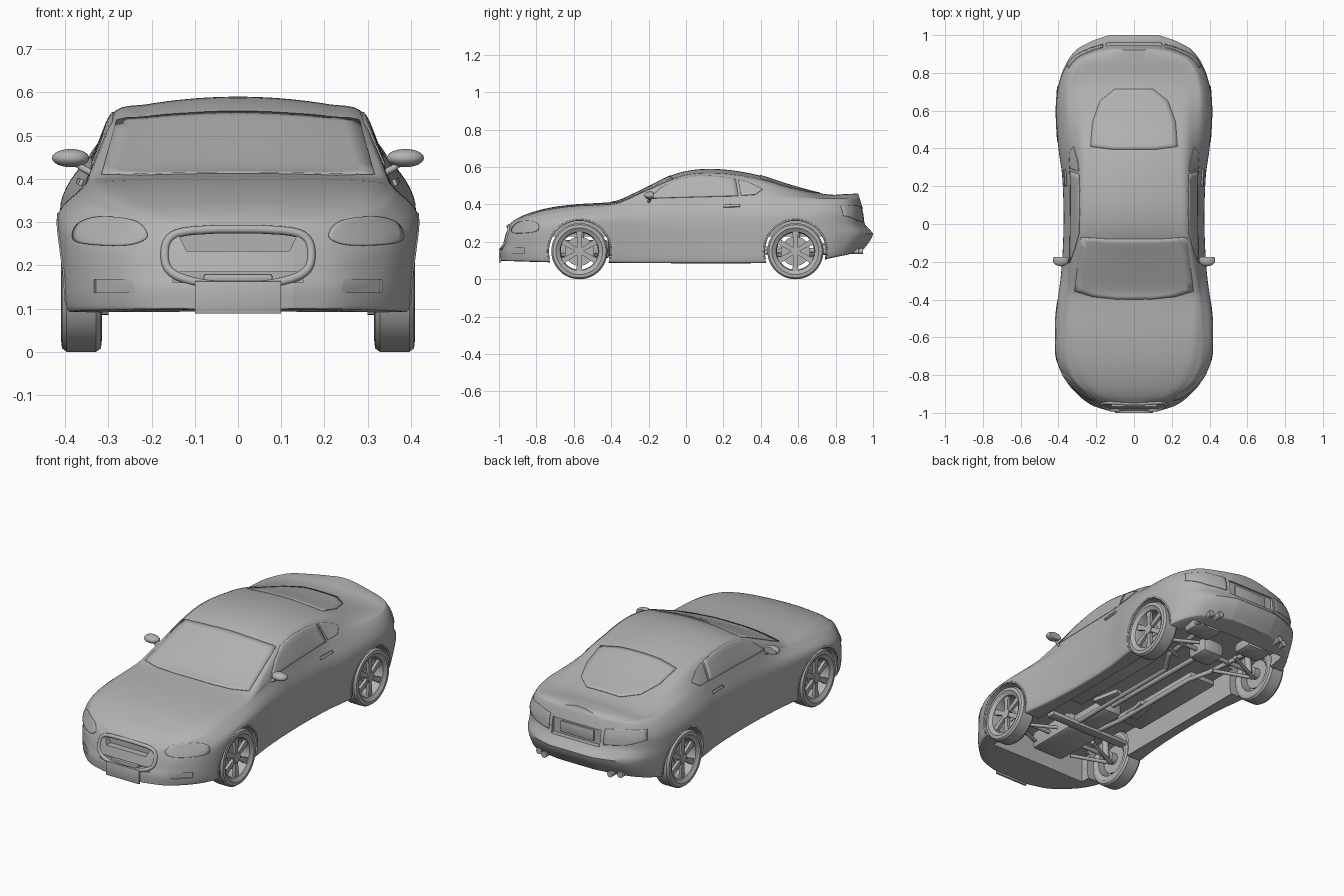
import bpy, bmesh, math
from math import pi, sin, cos
from mathutils import Matrix, Vector
from mathutils.bvhtree import BVHTree

cube = bpy.data.objects.get("Cube")
if cube:
    bpy.data.objects.remove(cube, do_unlink=True)

GREY = (0.45, 0.45, 0.45, 1)
paint = bpy.data.materials.new("plain grey")
paint.use_nodes = True
paint.diffuse_color = GREY
paint.node_tree.nodes["Principled BSDF"].inputs["Base Color"].default_value = GREY


# ---------- helpers ----------
def curve(keys, t):
    """Smooth interpolation through (position, value) pairs."""
    if t <= keys[0][0]:
        return keys[0][1]
    if t >= keys[-1][0]:
        return keys[-1][1]
    last = len(keys) - 1
    i = max(k for k in range(last) if keys[k][0] <= t)

    def slope(k):
        a, b = keys[max(k - 1, 0)], keys[min(k + 1, last)]
        return (b[1] - a[1]) / (b[0] - a[0])
    (ta, va), (tb, vb) = keys[i], keys[i + 1]
    h = tb - ta
    u = (t - ta) / h
    w = u * u * (3 - 2 * u)
    return (va * (1 - w) + vb * w + h * u * (1 - u) ** 2 * slope(i)
            - h * u * u * (1 - u) * slope(i + 1))


def finish(name, bm, mirror=False, angle=35):
    bmesh.ops.recalc_face_normals(bm, faces=bm.faces)
    mesh = bpy.data.meshes.new(name)
    bm.to_mesh(mesh)
    bm.free()
    mesh.materials.append(paint)
    obj = bpy.data.objects.new(name, mesh)
    bpy.context.collection.objects.link(obj)
    smooth(obj, angle)
    if mirror:
        obj.modifiers.new("mirror", "MIRROR")
    return obj


def smooth(obj, angle=35):
    bpy.ops.object.select_all(action="DESELECT")
    obj.select_set(True)
    bpy.context.view_layer.objects.active = obj
    bpy.ops.object.shade_smooth_by_angle(angle=math.radians(angle))


def add_box(bm, centre, size, turn=0):
    m = (Matrix.Translation(centre) @ Matrix.Rotation(turn, 4, "Z")
         @ Matrix.Diagonal((*size, 1)))
    return bmesh.ops.create_cube(bm, size=1, matrix=m)["verts"]


def add_drum(bm, x, y, z, radius, length, sides=48):
    m = Matrix.Translation((x, y, z)) @ Matrix.Rotation(pi / 2, 4, "Y")
    bmesh.ops.create_cone(bm, cap_ends=True, segments=sides, radius1=radius,
                          radius2=radius, depth=length, matrix=m)


def box(name, centre, size, mirror=False, bevel=0.006, turn=0):
    bm = bmesh.new()
    add_box(bm, centre, size, turn)
    bmesh.ops.bevel(bm, geom=bm.edges[:], offset=bevel, segments=2, affect="EDGES", profile=0.5)
    return finish(name, bm, mirror)


def tube(name, points, radius, mirror=False, closed=False):
    data = bpy.data.curves.new(name, "CURVE")
    data.dimensions = "3D"
    data.bevel_depth, data.bevel_resolution, data.use_fill_caps = radius, 3, True
    spline = data.splines.new("POLY")
    spline.points.add(len(points) - 1)
    for p, co in zip(spline.points, points):
        p.co = (*co, 1)
    spline.use_cyclic_u = closed
    data.materials.append(paint)
    obj = bpy.data.objects.new(name, data)
    bpy.context.collection.objects.link(obj)
    if mirror:
        obj.modifiers.new("mirror", "MIRROR")


# ---------- body shell lofted along its length ----------
WIDTH = [(-1, .13), (-.97, .22), (-.92, .29), (-.84, .36), (-.74, .405), (-.6, .42), (-.45, .41),
         (-.25, .385), (0, .373), (.25, .38), (.4, .4), (.58, .412), (.72, .403), (.83, .37),
         (.92, .31), (.97, .22), (1, .13)]
TOP = [(-1, .29), (-.95, .32), (-.88, .347), (-.75, .38), (-.6, .4), (-.42, .411), (-.36, .42),
       (-.2, .495), (-.07, .558), (.02, .582), (.12, .59), (.25, .582), (.4, .553), (.55, .505),
       (.7, .465), (.8, .452), (.9, .456), (1, .458)]
BOTTOM = [(-1, .1), (-.6, .09), (.6, .09), (.8, .115), (1, .15)]
SHOULDER = [(-1, .22), (-.75, .295), (-.5, .33), (0, .34), (.6, .36), (1, .36)]
BELT = [(-1, .265), (-.88, .315), (-.7, .35), (-.4, .385), (-.2, .405), (.2, .425), (.5, .43), (1, .425)]
BELT_WIDTH = [(-1, .9), (-.4, .88), (-.1, .92), (.3, .9), (.6, .88), (1, .9)]
ROOF_WIDTH = [(-1, .7), (-.45, .78), (-.3, .83), (-.07, .77), (.15, .75), (.4, .69), (.6, .66), (1, .7)]
CROWN = [(-1, .012), (-.4, .012), (-.2, .02), (0, .03), (.3, .03), (.6, .02), (1, .015)]
NOSE = [(.1, -.99), (.15, -.99), (.18, -.98), (.24, -.965), (.29, -.95)]
TAIL = [(.1, .9), (.15, .94), (.2, .98), (.25, 1), (.28, .965), (.36, .95), (.46, .92)]


def section(s):
    w, t, b, sh, belt = (curve(k, s) for k in (WIDTH, TOP, BOTTOM, SHOULDER, BELT))
    c, r, d = w * curve(BELT_WIDTH, s), w * curve(ROOF_WIDTH, s), curve(CROWN, s)
    rise = sh - b
    pts = [(0, b), (.95 * w, b), (.975 * w, b + .012), (.99 * w, b + .35 * rise), (w, b + .75 * rise),
           (.985 * w, sh), (c, belt), ((c + r) / 2 + .006, (belt + t - d) / 2)]
    pts += [(r * f, t - d * f * f) for f in (1, .75, .5, .25, 0, -.25)]
    run = [0]
    for p, q in zip(pts, pts[1:]):
        run.append(run[-1] + math.dist(p, q))
    xs, zs = ([(u, p[k]) for u, p in zip(run, pts)] for k in (0, 1))
    steps = [a + (e - a) * j / 4 for a, e in zip(run[:-2], run[1:-1]) for j in range(4)]
    out = []
    for u in steps + [run[-2]]:
        x, z = curve(xs, u), curve(zs, u)
        pull = max(0, (abs(s) - .6) / .4) ** 2
        y = s + pull * (curve(NOSE, z) + 1 if s < 0 else curve(TAIL, z) - 1)
        out.append((x, y, z))
    out[0], out[-1] = (0, *out[0][1:]), (0, *out[-1][1:])
    return out


bm = bmesh.new()
rings = []
for i in range(121):
    half = section(sin((i / 60 - 1) * pi / 2))
    right = [bm.verts.new(p) for p in half]
    left = [bm.verts.new((-x, y, z)) for x, y, z in half[1:-1]]
    rings.append(right + left[::-1])
n = len(rings[0])
for a, b in zip(rings, rings[1:]):
    for k in range(n):
        bm.faces.new((a[k], a[(k + 1) % n], b[(k + 1) % n], b[k]))
for ring in (rings[0], rings[-1]):
    for k in range(n // 2):
        quad = (ring[k], ring[k + 1], ring[-k - 1], ring[-k])
        bm.faces.new(list(dict.fromkeys(quad)))
bmesh.ops.recalc_face_normals(bm, faces=bm.faces)
skin = BVHTree.FromBMesh(bm)
body = finish("body", bm)


def cut(bm):
    cutter = finish("cutter", bm)
    cutter.hide_render = True
    mod = body.modifiers.new("cut", "BOOLEAN")
    mod.object, mod.operation, mod.solver = cutter, "DIFFERENCE", "EXACT"
    bpy.context.view_layer.objects.active = body
    bpy.ops.object.modifier_apply(modifier=mod.name)
    bpy.data.objects.remove(cutter, do_unlink=True)


# wheel wells
AXLES = {"front": -.57, "rear": .585}
bm = bmesh.new()
for y in AXLES.values():
    for side in (-1, 1):
        add_drum(bm, side * .45, y, .15, .167, .36)
cut(bm)
# hollow underside
bm = bmesh.new()
add_box(bm, (0, .03, .07), (.6, 1.62, .32))
cut(bm)
# grille slot, lower intake, corner intakes and plate recess
bm = bmesh.new()
slot = add_box(bm, (0, -1.02, .255), (.28, .18, .045))
for v in slot:
    if v.co.z < .25:
        v.co.x *= .85
add_box(bm, (0, -1.05, .172), (.3, .21, .024))
add_box(bm, (0, 1.035, .333), (.29, .2, .085))
for side in (-1, 1):
    add_box(bm, (side * .295, -.92, .152), (.13, .035, .03), side * pi / 4)
cut(bm)
smooth(body)

# ---------- panels laid on the body ----------
VIEWS = {"front": (lambda a, b: (a, -2, b), (0, 1, 0)), "back": (lambda a, b: (a, 2, b), (0, -1, 0)),
         "side": (lambda a, b: (2, a, b), (-1, 0, 0)), "top": (lambda a, b: (a, b, 2), (0, 0, -1))}


def on_skin(view, a, b, lift):
    place, ray = VIEWS[view]
    start = Vector(place(a, b))
    hit, normal, _, _ = skin.ray_cast(start, Vector(ray))
    if hit is None:
        hit, normal, _, _ = skin.find_nearest(start + 1.2 * Vector(ray))
    return hit + normal * lift


def refine(outline, rounded, steps=6):
    count = len(outline)
    if rounded:
        loop = [(i, outline[i % count]) for i in range(-2, count + 3)]
        keys = [[(i, p[k]) for i, p in loop] for k in (0, 1)]
        return [tuple(curve(k, i / steps) for k in keys) for i in range(count * steps)]
    return [tuple(p[k] + (q[k] - p[k]) * j / steps for k in (0, 1))
            for p, q in zip(outline, outline[1:] + outline[:1]) for j in range(steps)]


def panel(name, view, outline, mirror=False, rounded=False, lift=.001, depth=.005):
    edge = refine(outline, rounded)
    mid = [sum(p[k] for p in edge) / len(edge) for k in (0, 1)]
    bm = bmesh.new()
    loops = [[bm.verts.new(on_skin(view, *(m + (c - m) * f / 8 for c, m in zip(p, mid)), lift))
              for p in edge] for f in range(8, 0, -1)]
    hub = bm.verts.new(on_skin(view, *mid, lift))
    for k in range(len(edge)):
        j = (k + 1) % len(edge)
        for a, b in zip(loops, loops[1:]):
            bm.faces.new((a[k], a[j], b[j], b[k]))
        bm.faces.new((loops[-1][k], loops[-1][j], hub))
    obj = finish(name, bm, mirror)
    mod = obj.modifiers.new("thickness", "SOLIDIFY")
    mod.thickness, mod.offset = depth, 0


def both(half):
    return half + [(-x, y) for x, y in half[::-1]]


panel("windscreen", "top", both([(.1, -.398), (.22, -.385), (.315, -.355), (.28, -.07), (.12, -.08)]))
panel("rear_window", "top", both([(.12, .395), (.23, .41), (.22, .54), (.18, .65), (.1, .715)]))
panel("door_window", "side", [(-.2, .432), (-.13, .49), (-.05, .535), (.06, .553), (.18, .55),
                              (.265, .535), (.28, .445)], True)
panel("quarter_window", "side", [(.295, .447), (.28, .532), (.34, .515), (.41, .48), (.37, .452)], True)
panel("headlight", "front", [(.21, .265), (.225, .295), (.27, .309), (.33, .31), (.372, .292),
                             (.378, .258), (.33, .247), (.25, .247)], True, True)
panel("tail_light", "back", [(.165, .385), (.26, .395), (.345, .39), (.355, .34), (.27, .315),
                             (.165, .305)], True)
panel("door_handle", "side", [(.2, .382), (.2, .396), (.29, .398), (.29, .386)], True, False, .006, .01)

# grille surround, wheel arch lips
ring = refine([(.17, .225), (.14, .275), (0, .284), (-.14, .275), (-.17, .225), (-.14, .175), (0, .15),
               (.14, .175)], True)
tube("grille_surround", [on_skin("front", *p, -.002) for p in ring], .01, closed=True)
for name, y in AXLES.items():
    arc = [pi * (k / 32 * 1.16 - .08) for k in range(33)]
    tube(name + "_arch_lip", [on_skin("side", y + .168 * cos(a), .15 + .168 * sin(a), -.002)
                              for a in arc], .005, True)

# plates
box("front_plate", (0, -.994, .126), (.2, .012, .075), bevel=.002)
box("plate_mount", (0, -.97, .17), (.16, .035, .02))
box("rear_plate", (0, .938, .333), (.2, .01, .06), bevel=.002)

# ---------- wheels ----------
TYRE = [(.112, .038), (.125, .047), (.142, .045), (.15, .034), (.15, -.034), (.142, -.045),
        (.125, -.047), (.112, -.04), (.1, -.04), (.099, .015), (.104, .034)]
for name, y in AXLES.items():
    bm = bmesh.new()
    loop = [bm.verts.new((x, 0, r)) for r, x in TYRE]
    edges = [bm.edges.new((loop[k - 1], loop[k])) for k in range(len(loop))]
    bmesh.ops.spin(bm, geom=loop + edges, cent=(0, 0, 0), axis=(1, 0, 0), angle=2 * pi,
                   steps=48, use_merge=True)
    bmesh.ops.remove_doubles(bm, verts=bm.verts, dist=.0002)
    add_drum(bm, .022, 0, 0, .026, .024, 24)
    add_drum(bm, -.015, 0, 0, .078, .012)
    add_drum(bm, -.03, 0, 0, .03, .05, 24)
    for k in range(6):
        spoke = add_box(bm, (.022, 0, .06), (.016, .024, .086))
        for v in spoke:
            v.co.y *= 1.3 if v.co.z > .06 else .85
        bmesh.ops.rotate(bm, verts=spoke, cent=(0, 0, 0), matrix=Matrix.Rotation(k * pi / 3, 3, "X"))
    bmesh.ops.translate(bm, verts=bm.verts, vec=(.362, y, .15))
    finish(name + "_wheels", bm, True)
    tube(name + "_axle", [(0, y, .15), (.34, y, .15)], .012, True)
    for step in (-.09, .09):
        tube(name + "_suspension_arm", [(.12, y + step, .13), (.32, y, .12)], .01, True)
    tube(name + "_damper", [(.29, y, .13), (.27, y + .01, .27)], .018, True)

# ---------- door mirrors ----------
bm = bmesh.new()
shape = Matrix.Translation((.387, -.19, .448)) @ Matrix.Diagonal((.043, .034, .021, 1))
bmesh.ops.create_uvsphere(bm, u_segments=24, v_segments=12, radius=1, matrix=shape)
for v in bm.verts:
    v.co.y = min(v.co.y, -.175)
finish("door_mirror", bm, True)
tube("mirror_arm", [(.335, -.2, .412), (.36, -.195, .425), (.38, -.19, .442)], .008, True)

# ---------- underside ----------
box("engine_sump", (0, -.56, .16), (.2, .3, .1), bevel=.02)
box("gearbox", (0, -.3, .165), (.12, .26, .08), bevel=.02)
box("differential", (0, .585, .16), (.14, .14, .09), bevel=.03)
box("floor_pan", (.2, .02, .19), (.16, .6, .03), True)
box("heat_shield", (.1, -.08, .14), (.07, .16, .025), True, turn=.2)
box("cross_member", (0, -.38, .12), (.5, .05, .025))
box("muffler", (.17, .76, .16), (.16, .12, .06), True, .02)
tube("drive_shaft", [(0, -.2, .17), (0, .55, .16)], .014)
tube("exhaust_pipe", [(.06, -.5, .14), (.08, -.2, .125), (.08, .35, .125), (.14, .45, .15),
                      (.17, .75, .155)], .013, True)
for x in (.2, .245):
    tube("exhaust_tip", [(x, .8, .15), (x, .945 - (x - .2) / 2, .15)], .017, True)
